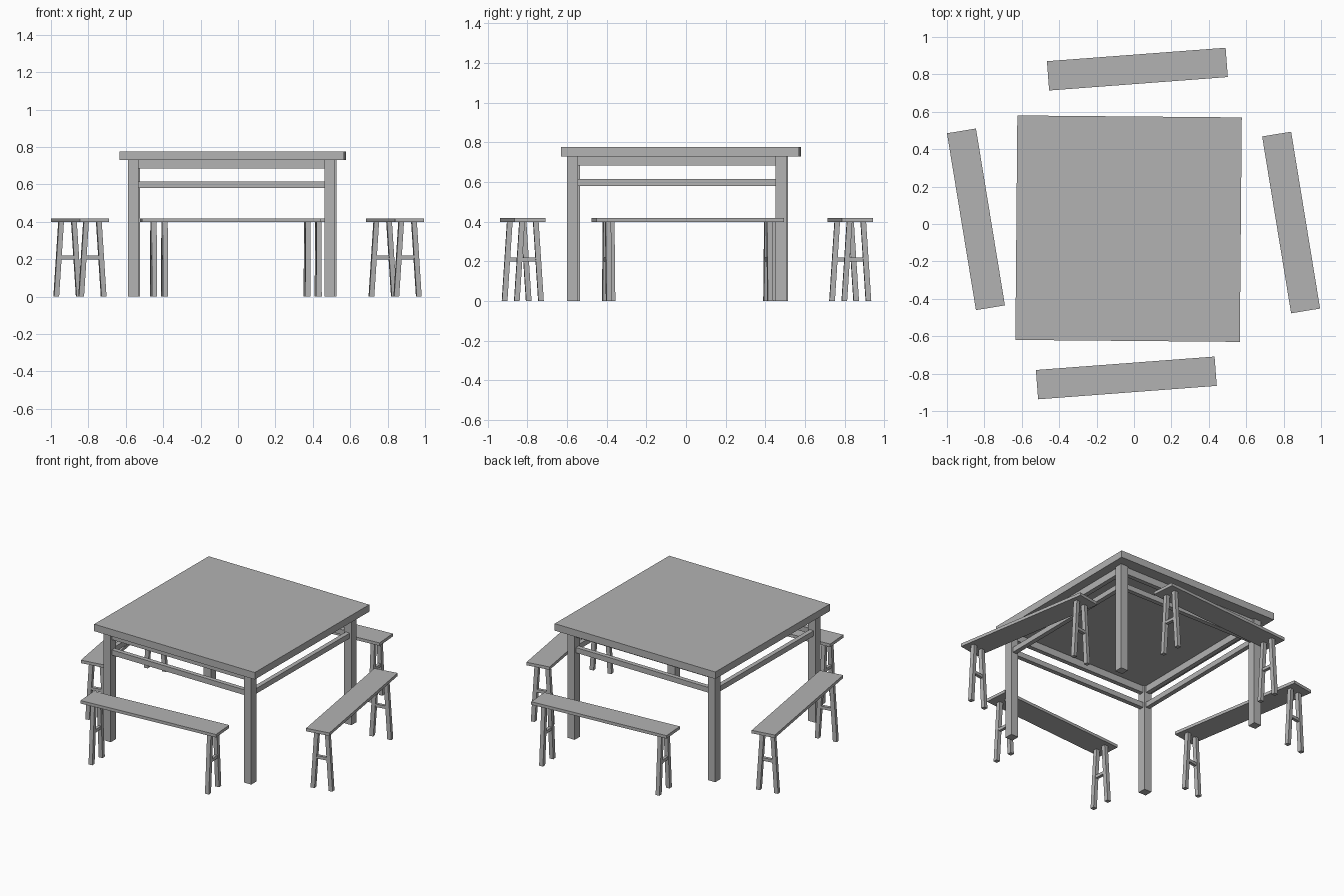
import bpy
import bmesh
from math import radians
from mathutils import Matrix, Vector

cube = bpy.data.objects.get("Cube")
if cube:
    bpy.data.objects.remove(cube, do_unlink=True)

GREY = (0.45, 0.45, 0.45, 1.0)
mat = bpy.data.materials.new("grey wood")
mat.use_nodes = True
mat.diffuse_color = GREY
mat.node_tree.nodes["Principled BSDF"].inputs["Base Color"].default_value = GREY


def beam(name, bottom, top, size, frame):
    """Box of size (x, y) running from bottom to top, sheared if they are offset."""
    bottom, top = Vector(bottom), Vector(top)
    bm = bmesh.new()
    bmesh.ops.create_cube(bm, size=1)
    for v in bm.verts:
        end = top if v.co.z > 0 else bottom
        v.co = end + Vector((v.co.x * size[0], v.co.y * size[1], 0))
    mesh = bpy.data.meshes.new(name)
    bm.to_mesh(mesh)
    bm.free()
    mesh.materials.append(mat)
    obj = bpy.data.objects.new(name, mesh)
    obj.matrix_world = frame
    bpy.context.collection.objects.link(obj)
    return obj


def placed(x, y, angle):
    return Matrix.Translation((x, y, 0)) @ Matrix.Rotation(radians(angle), 4, 'Z')


# Table: top, four legs, aprons and lower rails
TOP_Z, UNDER_Z = 0.777, 0.73
LEG, REACH = 0.055, 0.525
beam("table_top", (0, 0, UNDER_Z), (0, 0, TOP_Z), (1.2, 1.2), placed(-0.029, -0.025, -0.5))
base = placed(-0.03, -0.042, -0.5)
for sx in (-1, 1):
    for sy in (-1, 1):
        x, y = sx * REACH, sy * REACH
        beam("table_leg", (x, y, 0), (x, y, UNDER_Z), (LEG, LEG), base)

span = 2 * REACH - LEG
for quarter in range(4):
    side = base @ Matrix.Rotation(radians(90 * quarter), 4, 'Z')
    for name, low, high in (("apron", 0.684, UNDER_Z), ("lower_rail", 0.58, 0.615)):
        beam(name, (0, -REACH, low), (0, -REACH, high), (span, 0.03), side)


# Benches: plank seat on two splayed leg pairs, each joined by a rung
def bench(label, x, y, angle):
    frame = placed(x, y, angle)
    beam(label + "_seat", (0, 0, 0.398), (0, 0, 0.418), (0.958, 0.157), frame)
    for end in (-0.412, 0.412):
        for s in (-1, 1):
            beam(label + "_leg", (end, s * 0.061, 0), (end, s * 0.035, 0.398),
                 (0.027, 0.027), frame)
        beam(label + "_rung", (end, 0, 0.2), (end, 0, 0.22), (0.02, 0.08), frame)


bench("front_bench", -0.041, -0.823, 4.3)
bench("back_bench", 0.018, 0.828, 4.3)
bench("right_bench", -0.845, 0.025, 99.3)
bench("left_bench", 0.84, 0.008, 99.3)
